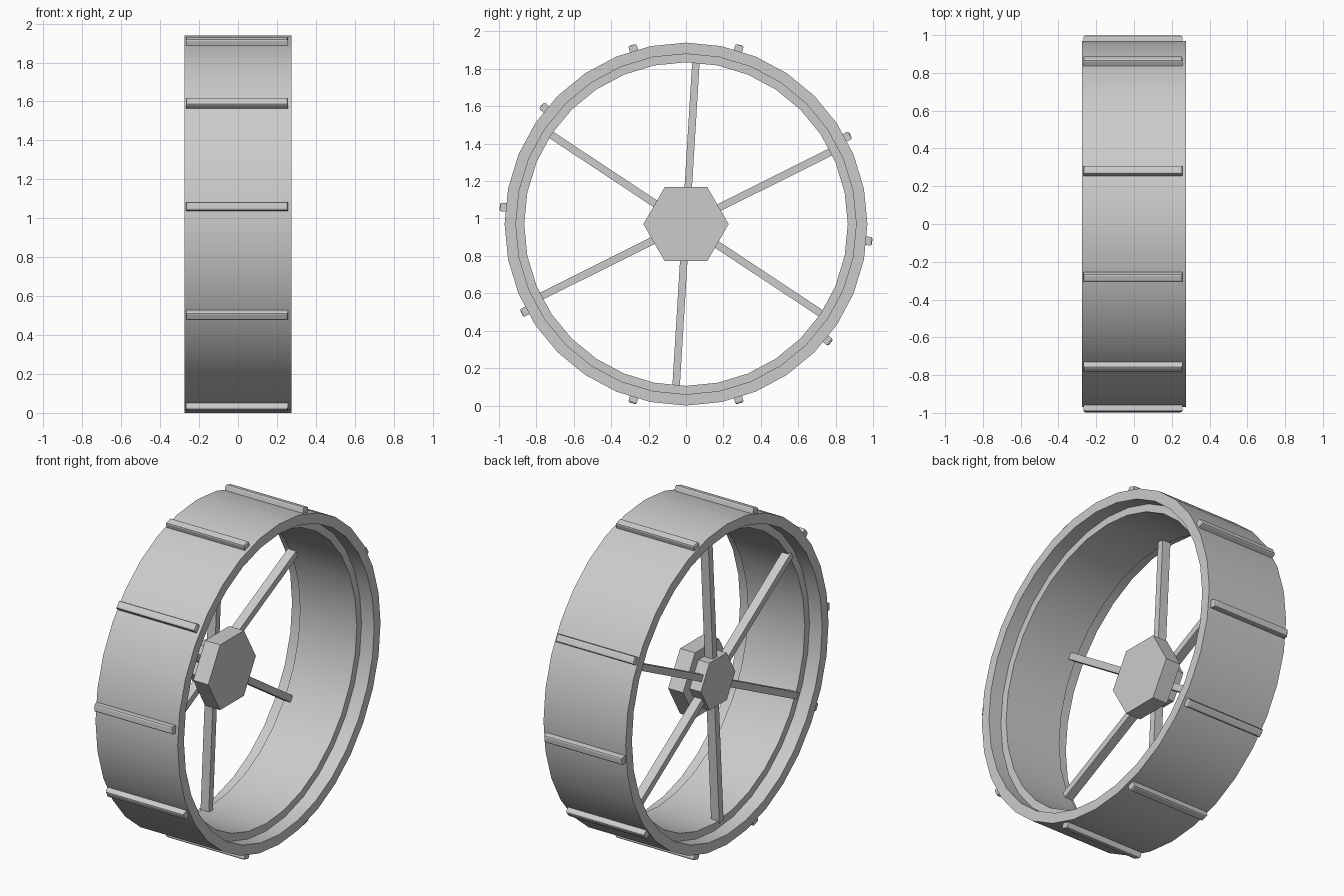
import bpy, bmesh, math
from mathutils import Matrix, Vector

cube = bpy.data.objects.get("Cube")
if cube:
    bpy.data.objects.remove(cube, do_unlink=True)

grey = bpy.data.materials.new("plain grey")
grey.use_nodes = True
colour = (0.6, 0.6, 0.6, 1)
grey.diffuse_color = colour
grey.node_tree.nodes["Principled BSDF"].inputs["Base Color"].default_value = colour

AXLE = Vector((0, 0, 0.97))


def add_object(name, bm, smooth=False):
    bmesh.ops.recalc_face_normals(bm, faces=bm.faces)
    mesh = bpy.data.meshes.new(name)
    bm.to_mesh(mesh)
    bm.free()
    mesh.materials.append(grey)
    obj = bpy.data.objects.new(name, mesh)
    obj.location = AXLE
    bpy.context.collection.objects.link(obj)
    if smooth:
        bpy.ops.object.select_all(action='DESELECT')
        obj.select_set(True)
        bpy.context.view_layer.objects.active = obj
        bpy.ops.object.shade_smooth_by_angle(angle=math.radians(35))
    return obj


def lathe(name, profile, sides, smooth=False):
    """Closed (x, radius) profile turned around the x axis."""
    bm = bmesh.new()
    rings = []
    for i in range(sides):
        a = math.tau * i / sides
        rings.append([bm.verts.new((x, r * math.cos(a), r * math.sin(a)))
                      for x, r in profile])
    n = len(profile)
    for i in range(sides):
        a, b = rings[i], rings[(i + 1) % sides]
        for j in range(n):
            k = (j + 1) % n
            bm.faces.new((a[j], a[k], b[k], b[j]))
    return add_object(name, bm, smooth)


def hexagon(name, x0, x1, radius):
    bm = bmesh.new()
    bmesh.ops.create_cone(bm, cap_ends=True, segments=6, radius1=radius,
                          radius2=radius, depth=x1 - x0)
    turn = Matrix.Rotation(math.pi / 2, 4, 'Y')
    bm.transform(turn)
    # Put two corners on the horizontal diameter
    if max(v.co.y for v in bm.verts) < radius * 0.99:
        bm.transform(Matrix.Rotation(math.pi / 6, 4, 'X'))
    bm.transform(Matrix.Translation(((x0 + x1) / 2, 0, 0)))
    return add_object(name, bm)


def radial_bar(name, x0, x1, r0, r1, width, degrees, bevel=0):
    """Box reaching from radius r0 to r1 at an angle around the axle."""
    bm = bmesh.new()
    bmesh.ops.create_cube(bm, size=1)
    bm.transform(Matrix.Translation(((x0 + x1) / 2, (r0 + r1) / 2, 0))
                 @ Matrix.Diagonal((x1 - x0, r1 - r0, width, 1)))
    if bevel:
        outer = [e for e in bm.edges if all(v.co.y > r1 - 0.001 for v in e.verts)]
        bmesh.ops.bevel(bm, geom=outer, offset=bevel, segments=2,
                        profile=0.5, affect='EDGES')
    bm.transform(Matrix.Rotation(math.radians(degrees), 4, 'X'))
    return add_object(name, bm)


# Rim with a stepped inside on both edges
half = [(0.275, 0.97), (0.275, 0.91), (0.19, 0.91), (0.19, 0.865)]
profile = half + [(-x, r) for x, r in reversed(half)]
lathe("rim", profile, 32, smooth=True)

# Hub: wide boss on the inside, small cap on the outside
hexagon("hub_boss", -0.14, -0.04, 0.228)
hexagon("hub_cap", -0.215, -0.13, 0.165)

# Spokes
for i in range(6):
    radial_bar(f"spoke_{i + 1}", -0.2, -0.145, 0.1, 0.875, 0.04, 86.5 + 60 * i)

# Tread bars, mirrored in pairs through the axle
for i, angle in enumerate((73.3, 28.5, -5.3, -39.4, -73.3)):
    for j, turn in enumerate((0, 180)):
        radial_bar(f"tread_bar_{2 * i + j + 1}", -0.268, 0.256, 0.95, 1.0,
                   0.046, angle + turn, bevel=0.01)
